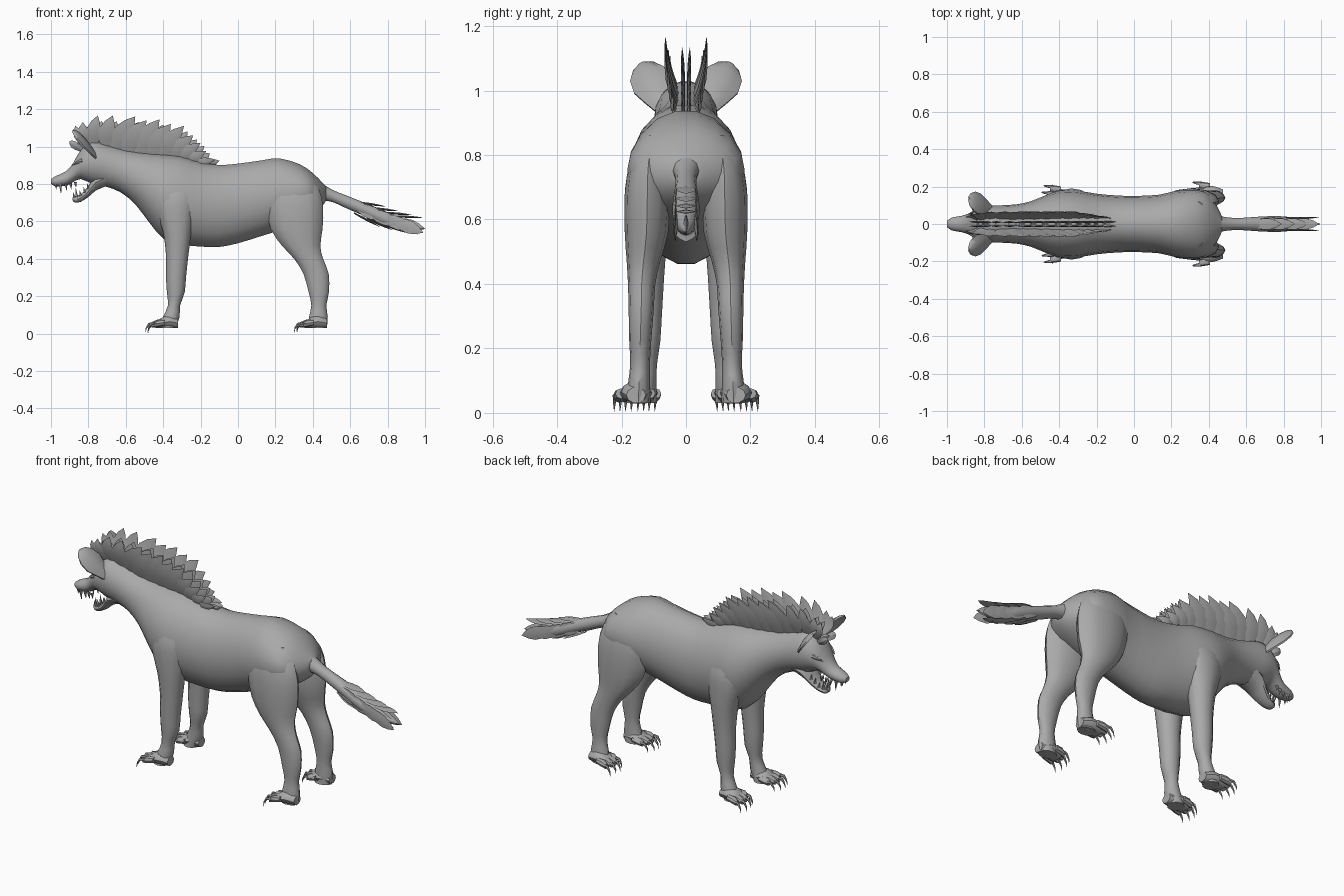
import bpy, math
from mathutils import Vector as V

fur = bpy.data.materials.new("grey_fur")
fur.diffuse_color = (0.4, 0.4, 0.4, 1)


def make(name, verts, faces, smooth=40):
    me = bpy.data.meshes.new(name)
    me.from_pydata([tuple(v) for v in verts], [], faces)
    me.materials.append(fur)
    ob = bpy.data.objects.new(name, me)
    bpy.context.collection.objects.link(ob)
    bpy.ops.object.select_all(action='DESELECT')
    ob.select_set(True)
    bpy.context.view_layer.objects.active = ob
    if smooth:
        bpy.ops.object.shade_smooth_by_angle(angle=math.radians(smooth))
    return ob


def spline(rows, steps):
    # Catmull-Rom interpolation between section rows
    out = []
    for i in range(len(rows) - 1):
        p = [rows[max(i - 1, 0)], rows[i], rows[i + 1], rows[min(i + 2, len(rows) - 1)]]
        for s in range(steps):
            t = s / steps
            out.append([b + 0.5 * t * (c - a + t * (2 * a - 5 * b + 4 * c - d + t * (3 * (b - c) + d - a)))
                        for a, b, c, d in zip(*p)])
    return out + [list(rows[-1])]


def loft(name, rings, smooth=40):
    n = len(rings[0])
    verts = [v for r in rings for v in r]
    faces = [(i * n + j, i * n + (j + 1) % n, (i + 1) * n + (j + 1) % n, (i + 1) * n + j)
             for i in range(len(rings) - 1) for j in range(n)]
    faces += [tuple(reversed(range(n))), tuple(range(len(verts) - n, len(verts)))]
    return make(name, verts, faces, smooth)


def circle(n):
    return [(math.cos(2 * math.pi * k / n), math.sin(2 * math.pi * k / n)) for k in range(n)]


def along_x(name, rows, n=16, steps=2):
    # rows: x, top, bottom, half width
    return loft(name, [[V((x, w * c, (t + b) / 2 + (t - b) / 2 * s)) for c, s in circle(n)]
                       for x, t, b, w in spline(rows, steps)])


def along_z(name, rows, side, n=12, steps=2):
    # rows: z, front x, back x, inner y, outer y
    return loft(name, [[V(((a + b) / 2 + (b - a) / 2 * c, side * ((p + q) / 2 + (q - p) / 2 * s), z))
                        for c, s in circle(n)] for z, a, b, p, q in spline(rows, steps)])


def leaf(name, base, tip, width, wide, thick=0.006, bend=V((0, 0, 0))):
    # flat pointed tuft of hair with a raised midrib
    base, tip = V(base), V(tip)
    d = (tip - base).normalized()
    u = (V(wide) - d * d.dot(V(wide))).normalized()
    n = d.cross(u)
    rings = []
    for t, w in ((0, .55), (.3, .95), (.55, 1), (.8, .6), (1, .02)):
        c = base.lerp(tip, t) + bend * (4 * t * (1 - t))
        rings.append([c + u * width / 2 * w, c + n * thick * w, c - u * width / 2 * w, c - n * thick * w])
    return loft(name, rings, 30)


def spike(name, pts, r, n=6):
    # tapered curved cone through a few points
    pts = [V(p) for p in pts]
    d = (pts[-1] - pts[0]).normalized()
    u = d.orthogonal().normalized()
    w = d.cross(u)
    return loft(name, [[p + (u * c + w * s) * r * (1 - .97 * i / (len(pts) - 1)) for c, s in circle(n)]
                       for i, p in enumerate(pts)])


# Torso with neck and head, upper jaw included
along_x("body", [
    (-1.0, .825, .80, .016), (-.975, .843, .787, .034), (-.92, .868, .79, .044), (-.88, .915, .81, .058),
    (-.84, .985, .825, .082), (-.78, 1.03, .80, .098), (-.71, 1.015, .785, .1), (-.63, .99, .755, .105),
    (-.55, .975, .69, .122), (-.47, .965, .585, .155), (-.39, .96, .495, .18), (-.30, .95, .472, .178),
    (-.20, .92, .462, .162), (-.1, .905, .46, .153), (0, .912, .48, .15), (.13, .93, .52, .156),
    (.22, .94, .55, .176), (.33, .908, .60, .182), (.40, .86, .64, .158), (.45, .81, .68, .085),
    (.47, .79, .71, .04)], 18)

# Lower jaw
along_x("lower_jaw", [
    (-.885, .728, .712, .012), (-.87, .735, .70, .026), (-.84, .745, .705, .034), (-.80, .79, .73, .05),
    (-.76, .85, .765, .07), (-.70, .88, .79, .08)], 12)

# Tail core
along_x("tail", [
    (.40, .84, .70, .06), (.45, .805, .71, .045), (.51, .768, .70, .034), (.58, .74, .668, .033),
    (.68, .70, .625, .04), (.78, .66, .575, .042), (.88, .615, .55, .03), (.99, .565, .56, .003)], 10)

# Hair tufts around the tail end
for k, (x, z) in enumerate([(.64, .675), (.71, .645), (.78, .62), (.84, .60)]):
    for s in (-1, 1):
        leaf("tail_side_tuft", (x, s * .028, z), (x + .15, s * .036, z - .06), .07, (0, 0, 1))
    leaf("tail_top_tuft", (x, 0, z + .028), (x + .15, 0, z + .005 + .005 * k), .06, (0, 1, 0))
    leaf("tail_under_tuft", (x - .02, 0, z - .03), (x + .12, 0, z - .105 + .012 * k), .06, (0, 1, 0))
leaf("tail_tip", (.84, 0, .60), (1.0, 0, .56), .06, (0, 0, 1), .012)

for s in (-1, 1):
    # Front leg
    along_z("front_leg", [
        (.86, -.40, -.27, .07, .13), (.74, -.44, -.23, .07, .183), (.64, -.43, -.235, .06, .19),
        (.54, -.40, -.25, .06, .187), (.42, -.385, -.265, .068, .178), (.30, -.385, -.278, .075, .172),
        (.22, -.38, -.285, .08, .167), (.15, -.375, -.31, .09, .162), (.09, -.40, -.312, .092, .17),
        (.03, -.42, -.335, .09, .175)], s)
    # Hind leg
    along_z("hind_leg", [
        (.86, .22, .37, .06, .13), (.78, .16, .43, .06, .172), (.68, .15, .455, .05, .19),
        (.56, .175, .452, .055, .19), (.47, .235, .44, .08, .184), (.40, .30, .455, .095, .18),
        (.32, .35, .485, .10, .178), (.22, .378, .486, .108, .176), (.15, .392, .472, .112, .173),
        (.09, .38, .48, .112, .18), (.03, .375, .475, .11, .185)], s)
    # Paws with toes and claws, turned slightly outward
    for name, hx, hy in (("front", -.365, .132), ("hind", .43, .15)):
        along_x(name + "_paw", [(hx - .075, .06, .03, .045), (hx - .045, .085, .03, .05),
                                (hx, .10, .028, .046), (hx + .045, .08, .03, .03)], 10)
        bpy.context.object.location.y = s * (hy + .005)
        for k, (a, reach) in enumerate(((-.045, .06), (-.016, .085), (.016, .085), (.045, .065))):
            x, y = hx - .035, hy + .007 + a
            toe = V((x - reach * .6, s * (y + .006 + a * .2), .05))
            loft(name + "_toe", [[V((p, s * (y + q) + r * c, z + r * .95 * t)) for c, t in circle(8)]
                                 for p, q, z, r in ((x + .01, 0, .06, .017), (x - reach * .4, .003, .055, .02),
                                                    (x - reach * .75, .006, .046, .015))])
            spike(name + "_claw", [toe + V((.005, 0, .004)), toe + V((-.024, s * .003, .002)),
                                   toe + V((-.04, s * .005, -.022)), toe + V((-.044, s * .006, -.046))], .011)

    # Cupped round ear leaning forward
    up = V((-.12, s * .065, .135)).normalized()
    out = V((.02, s * .9, -.35))
    out = (out - up * out.dot(up)).normalized()
    back = up.cross(out) * s
    if back.x < 0:
        back = -back
    base = V((-.765, s * .07, .945))
    rings = []
    for t, w in ((0, .028), (.25, .046), (.5, .062), (.75, .057), (.92, .035), (1, .008)):
        c = base + up * .195 * t
        cup = [c + out * w * f + back * (.018 * (1 - f * f) * w / .06) for f in (-1, -.5, 0, .5, 1)]
        rings.append(cup + [p + back * .008 for p in reversed(cup)])
    loft("ear", rings, 50)

    # Brow ridge over the eye
    spike("brow", [(-.83, s * .07, .925), (-.86, s * .064, .915), (-.885, s * .052, .90)], .016, 8)

    # Upper and lower teeth
    for x, y, z, h in ((-.975, .018, .80, .03), (-.95, .03, .80, .055), (-.92, .034, .80, .035),
                       (-.895, .038, .805, .035), (-.87, .045, .81, .03)):
        spike("upper_tooth", [(x, s * y, z), (x + .004, s * y, z - h)], .009)
    for x, y, z, h in ((-.875, .012, .725, .03), (-.862, .022, .73, .05), (-.84, .027, .735, .03),
                       (-.82, .034, .755, .03), (-.80, .04, .775, .028)):
        spike("lower_tooth", [(x, s * y, z), (x - .006, s * y, z + h)], .008)

    # Mane: overlapping tufts swept back, splayed to each side (base x, z, tip x, z, width)
    for x, z, tx, tz, w in ((-.83, .98, -.90, 1.03, .04), (-.81, 1.0, -.87, 1.11, .05),
                            (-.80, 1.0, -.83, 1.13, .06), (-.77, 1.0, -.75, 1.165, .075),
                            (-.71, .99, -.67, 1.165, .085), (-.66, .98, -.55, 1.16, .10),
                            (-.60, .96, -.49, 1.14, .10), (-.54, .95, -.42, 1.145, .10),
                            (-.47, .94, -.36, 1.12, .10), (-.42, .93, -.29, 1.11, .095),
                            (-.36, .93, -.24, 1.06, .08), (-.31, .92, -.20, 1.02, .065),
                            (-.26, .91, -.17, .975, .055), (-.22, .90, -.12, .93, .045)):
        h = min(1, (tz - z) / .17)
        leaf("mane_outer", (x, s * .022, z), (tx, s * (.022 + .042 * h), tz), w, (1, 0, 0), .006,
             V((-.012, s * .012, .004)))
        leaf("mane_inner", (x + .03, s * .008, z), (tx + .02, s * .012, tz - .03 * h), w * .9, (1, 0, 0))
